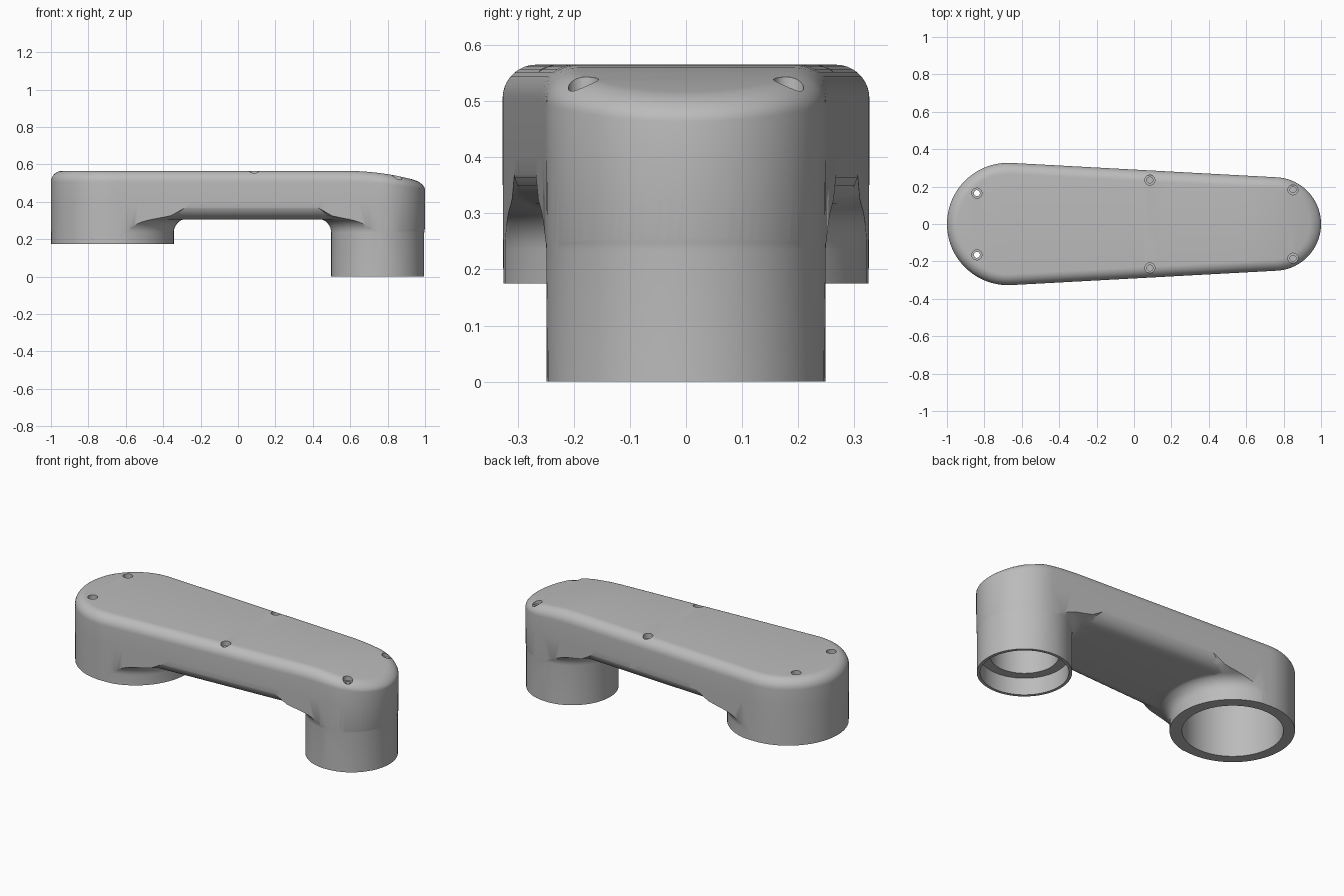
import bpy, math
from mathutils import Vector

cube = bpy.data.objects.get("Cube")
if cube:
    bpy.data.objects.remove(cube, do_unlink=True)

LEFT_X, LEFT_R = -0.673, 0.327
RIGHT_X, RIGHT_R = 0.75, 0.25
TOP = 0.565
TANGENT = math.acos((LEFT_R - RIGHT_R) / (RIGHT_X - LEFT_X))
ARC, SIDE = 20, 24


def add_object(name, verts, faces):
    mesh = bpy.data.meshes.new(name)
    mesh.from_pydata(verts, [], faces)
    mesh.update()
    obj = bpy.data.objects.new(name, mesh)
    bpy.context.collection.objects.link(obj)
    return obj


def outline(inset, z):
    """Tapered capsule loop whose top dips toward the narrow end."""
    a, b = LEFT_R - inset, RIGHT_R - inset
    half = []
    for i in range(ARC + 1):
        t = TANGENT * i / ARC
        half.append(Vector((RIGHT_X + b * math.cos(t), b * math.sin(t), z)))
    far = Vector((LEFT_X + a * math.cos(TANGENT), a * math.sin(TANGENT), z))
    half += [half[ARC].lerp(far, i / SIDE) for i in range(1, SIDE)]
    for i in range(ARC + 1):
        t = TANGENT + (math.pi - TANGENT) * i / ARC
        half.append(Vector((LEFT_X + a * math.cos(t), a * math.sin(t), z)))
    half[0].y = half[-1].y = 0
    for p in half:
        dip = 0.045 * (max(0, p.x - 0.58) / 0.35) ** 2
        p.z -= dip * max(0, min(1, (z - 0.4) / (TOP - 0.4)))
    return half + [Vector((p.x, -p.y, p.z)) for p in half[-2:0:-1]]


def loft(name, loops):
    """Skin the loops and close both ends with strips across y."""
    n, last = len(loops[0]), len(loops) - 1
    faces = []
    for k in range(last):
        for i in range(n):
            j = (i + 1) % n
            faces.append((k * n + i, k * n + j, k * n + n + j, k * n + n + i))
    for i in range(n // 2):
        strip = list(dict.fromkeys([i, i + 1, n - i - 1, (n - i) % n]))
        faces.append([last * n + s for s in strip])
        faces.append(strip[::-1])
    return add_object(name, [p for loop in loops for p in loop], faces)


def revolve(name, profile, x, y=0, sides=72):
    """Closed solid of revolution from (radius, z) points, bottom to top."""
    verts, faces = [], []
    for r, z in profile:
        for i in range(sides):
            t = 2 * math.pi * (i + 0.5) / sides
            verts.append((x + r * math.cos(t), y + r * math.sin(t), z))
    for k in range(len(profile) - 1):
        for i in range(sides):
            j = (i + 1) % sides
            faces.append((k * sides + i, k * sides + j,
                          k * sides + sides + j, k * sides + sides + i))
    faces.append(list(range(sides))[::-1])
    faces.append([len(verts) - sides + i for i in range(sides)])
    return add_object(name, verts, faces)


def combine(target, other, operation):
    mod = target.modifiers.new(operation, 'BOOLEAN')
    mod.operation, mod.object, mod.solver = operation, other, 'EXACT'
    bpy.context.view_layer.objects.active = target
    bpy.ops.object.modifier_apply(modifier=mod.name)
    bpy.data.objects.remove(other, do_unlink=True)


def foot_profile(radius, base):
    """Straight foot with a concave flare that fades into the arm edge."""
    pts = [(radius, base), (radius, 0.235)]
    for i in range(1, 8):
        t = math.radians(10 * i)
        pts.append((radius + 0.075 * (1 - math.cos(t)), 0.235 + 0.075 * math.sin(t)))
    return pts + [(radius + 0.11, 0.325), (radius + 0.22, 0.41), (radius + 0.22, 0.7)]


# Arm with a rounded lower edge
steps = [math.radians(10 * i) for i in range(10)]
arm_loops = [outline(0.09 * (1 - math.sin(t)) - 0.004, 0.395 - 0.09 * math.cos(t))
             for t in steps]
body = loft("arm_body", arm_loops + [outline(-0.004, 0.8)])

# Two round feet blended into the arm
combine(body, revolve("wide_foot", foot_profile(LEFT_R + 0.003, 0.175), LEFT_X), 'UNION')
combine(body, revolve("narrow_foot", foot_profile(RIGHT_R - 0.001, 0), RIGHT_X - 0.003), 'UNION')

# Outer skin with a filleted top edge trims everything flush
skin = [outline(0.003, -0.1), outline(0, 0.4)]
skin += [outline(0.06 * (1 - math.cos(t)), TOP - 0.06 + 0.06 * math.sin(t)) for t in steps]
combine(body, loft("outer_skin", skin), 'INTERSECT')

# Open sockets under the feet
combine(body, revolve("wide_socket", [(0.265, 0.1), (0.265, 0.5)], LEFT_X), 'DIFFERENCE')
combine(body, revolve("narrow_socket", [(0.232, -0.1), (0.232, 0.1), (0.18, 0.1), (0.18, 0.48)],
                      RIGHT_X - 0.003), 'DIFFERENCE')

# Counterbored screw holes, in mirrored pairs
for x, y, floor, bottom in ((-0.84, 0.165, 0.535, 0.45), (0.085, 0.235, 0.535, 0.49),
                            (0.85, 0.183, 0.515, 0.49)):
    for side in (-1, 1):
        hole = revolve("screw_hole", [(0.016, bottom), (0.016, floor), (0.027, floor), (0.027, 0.7)],
                       x, y * side, 24)
        combine(body, hole, 'DIFFERENCE')

# Single grey finish
grey = bpy.data.materials.new("plain_grey")
grey.use_nodes = True
colour = (0.5, 0.5, 0.5, 1)
grey.diffuse_color = colour
grey.node_tree.nodes["Principled BSDF"].inputs["Base Color"].default_value = colour
body.data.materials.clear()
body.data.materials.append(grey)
for face in body.data.polygons:
    face.material_index = 0

bpy.ops.object.select_all(action='DESELECT')
body.select_set(True)
bpy.context.view_layer.objects.active = body
bpy.ops.object.shade_smooth_by_angle(angle=math.radians(35))
